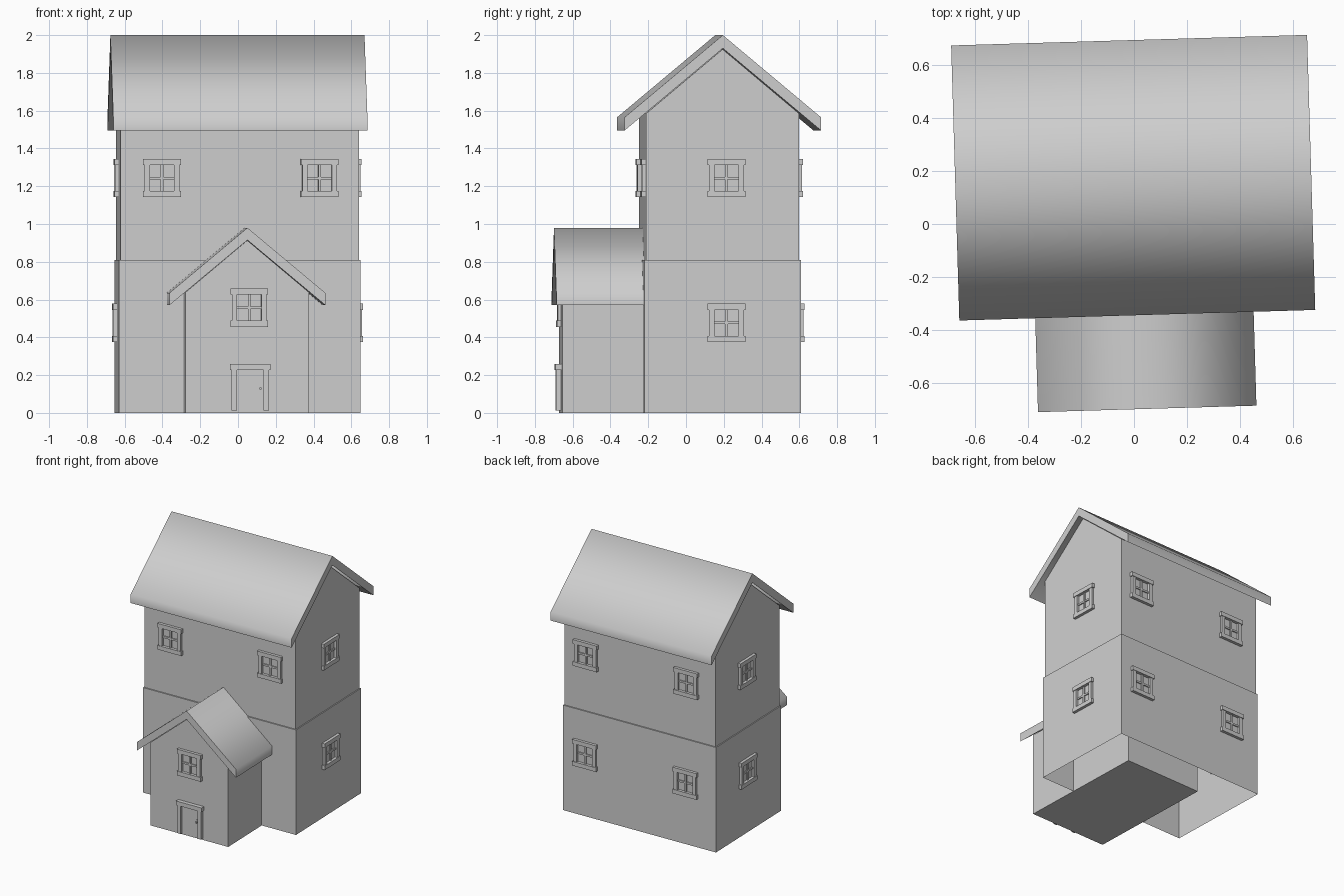
import bpy, bmesh, math
from mathutils import Matrix, Vector

cube = bpy.data.objects.get("Cube")
if cube:
    bpy.data.objects.remove(cube, do_unlink=True)

# Single plaster colour
GREY = (0.62, 0.62, 0.62, 1)
plaster = bpy.data.materials.new("light_grey_plaster")
plaster.use_nodes = True
plaster.diffuse_color = GREY
plaster.node_tree.nodes["Principled BSDF"].inputs["Base Color"].default_value = GREY

# The whole house is turned slightly about its own centre
HOUSE = Matrix.Translation((-0.003, 0.175, 0)) @ Matrix.Rotation(0.0297, 4, 'Z')


def finish(name, bm, place=Matrix.Identity(4), smooth=False):
    bmesh.ops.recalc_face_normals(bm, faces=bm.faces)
    mesh = bpy.data.meshes.new(name)
    bm.to_mesh(mesh)
    bm.free()
    mesh.materials.append(plaster)
    if smooth:
        mesh.shade_smooth()
        mesh.set_sharp_from_angle(angle=math.radians(85))
    obj = bpy.data.objects.new(name, mesh)
    obj.matrix_world = HOUSE @ place
    bpy.context.collection.objects.link(obj)
    return obj


def add_box(bm, x0, x1, y0, y1, z0, z1):
    size = Vector((x1 - x0, y1 - y0, z1 - z0))
    centre = Vector((x0 + x1, y0 + y1, z0 + z1)) / 2
    m = Matrix.Translation(centre) @ Matrix.Diagonal((*size, 1))
    return bmesh.ops.create_cube(bm, size=1, matrix=m)


def prism(name, profile, start, end, place, smooth=False):
    """Extrude an (x, z) outline along y."""
    bm = bmesh.new()
    face = bm.faces.new([bm.verts.new((x, start, z)) for x, z in profile])
    out = bmesh.ops.extrude_face_region(bm, geom=[face])
    moved = [g for g in out["geom"] if isinstance(g, bmesh.types.BMVert)]
    bmesh.ops.translate(bm, verts=moved, vec=(0, end - start, 0))
    return finish(name, bm, place, smooth)


def gable_body(name, half, base, apex, start, end, place):
    eave = apex - 0.84 * half
    outline = [(-half, base), (half, base), (half, eave), (0, apex), (-half, eave)]
    prism(name, outline, start, end, place)


def gable_roof(name, half, apex, drop, thick, start, end, place):
    eave = apex - drop
    outline = [(-half, eave), (0, apex), (half, eave),
               (half, eave - thick), (0, apex - thick), (-half, eave - thick)]
    prism(name, outline, start, end, place, smooth=True)


# Ground floor, open underneath
bm = bmesh.new()
add_box(bm, -0.64, 0.64, -0.414, 0.414, 0, 0.81)
bm.faces.ensure_lookup_table()
floor = min(bm.faces, key=lambda f: f.calc_center_median().z)
bmesh.ops.delete(bm, geom=[floor], context='FACES_ONLY')
finish("ground_floor", bm)

# Upper floor and main roof, with the ridge running side to side
SIDEWAYS = Matrix.Rotation(math.pi / 2, 4, 'Z')
gable_body("upper_floor", 0.405, 0.81, 1.925, -0.632, 0.632, SIDEWAYS)
gable_roof("main_roof", 0.52, 2.0, 0.435, 0.07, -0.673, 0.673, SIDEWAYS)

# Entrance wing, running front to back into the house
WING = Matrix.Translation((0.027, 0, 0))
gable_body("entrance_wing", 0.326, 0, 0.913, -0.84, 0.164, WING)
gable_roof("entrance_roof", 0.413, 0.98, 0.345, 0.065, -0.875, 0.2, WING)


def window(name, x, y, z, turn=0):
    bm = bmesh.new()
    for s in (-1, 1):
        # lintel and sill, then jambs
        add_box(bm, -0.1, 0.1, -0.022, 0.005, s * 0.085 - 0.016, s * 0.085 + 0.016)
        add_box(bm, s * 0.078 - 0.014, s * 0.078 + 0.014, -0.018, 0.005, -0.07, 0.07)
    # glazing bars
    add_box(bm, -0.007, 0.007, -0.009, 0.005, -0.07, 0.07)
    add_box(bm, -0.065, 0.065, -0.008, 0.005, -0.007, 0.007)
    place = Matrix.Translation((x, y, z)) @ Matrix.Rotation(turn, 4, 'Z')
    finish(name, bm, place)


# Windows on the two floors
for level, z, wx, wy in (("lower", 0.477, 0.64, 0.414), ("upper", 1.243, 0.632, 0.405)):
    window(level + "_left_window", wx, 0.02, z, math.pi / 2)
    window(level + "_right_window", -wx, 0.02, z, -math.pi / 2)
    for side, x in (("left", 0.45), ("right", -0.39)):
        window(f"{level}_back_{side}_window", x, wy, z, math.pi)
for side, x in (("left", 0.423), ("right", -0.412)):
    window(f"upper_front_{side}_window", x, -0.405, 1.243)
window("entrance_window", 0.037, -0.84, 0.557)

# Door with posts, lintel and handle
DOOR = Matrix.Translation((0.042, -0.84, 0))
bm = bmesh.new()
add_box(bm, -0.107, 0.107, -0.03, 0.005, 0.228, 0.26)
for s in (-1, 1):
    add_box(bm, s * 0.085 - 0.014, s * 0.085 + 0.014, -0.025, 0.005, 0.012, 0.228)
finish("door_frame", bm, DOOR)

bm = bmesh.new()
add_box(bm, -0.071, 0.071, -0.006, 0.005, 0.012, 0.228)
finish("door_leaf", bm, DOOR)

bm = bmesh.new()
add_box(bm, 0.048, 0.068, -0.01, 0, 0.115, 0.148)
add_box(bm, 0.05, 0.06, -0.022, -0.008, 0.125, 0.135)
finish("door_handle", bm, DOOR)
